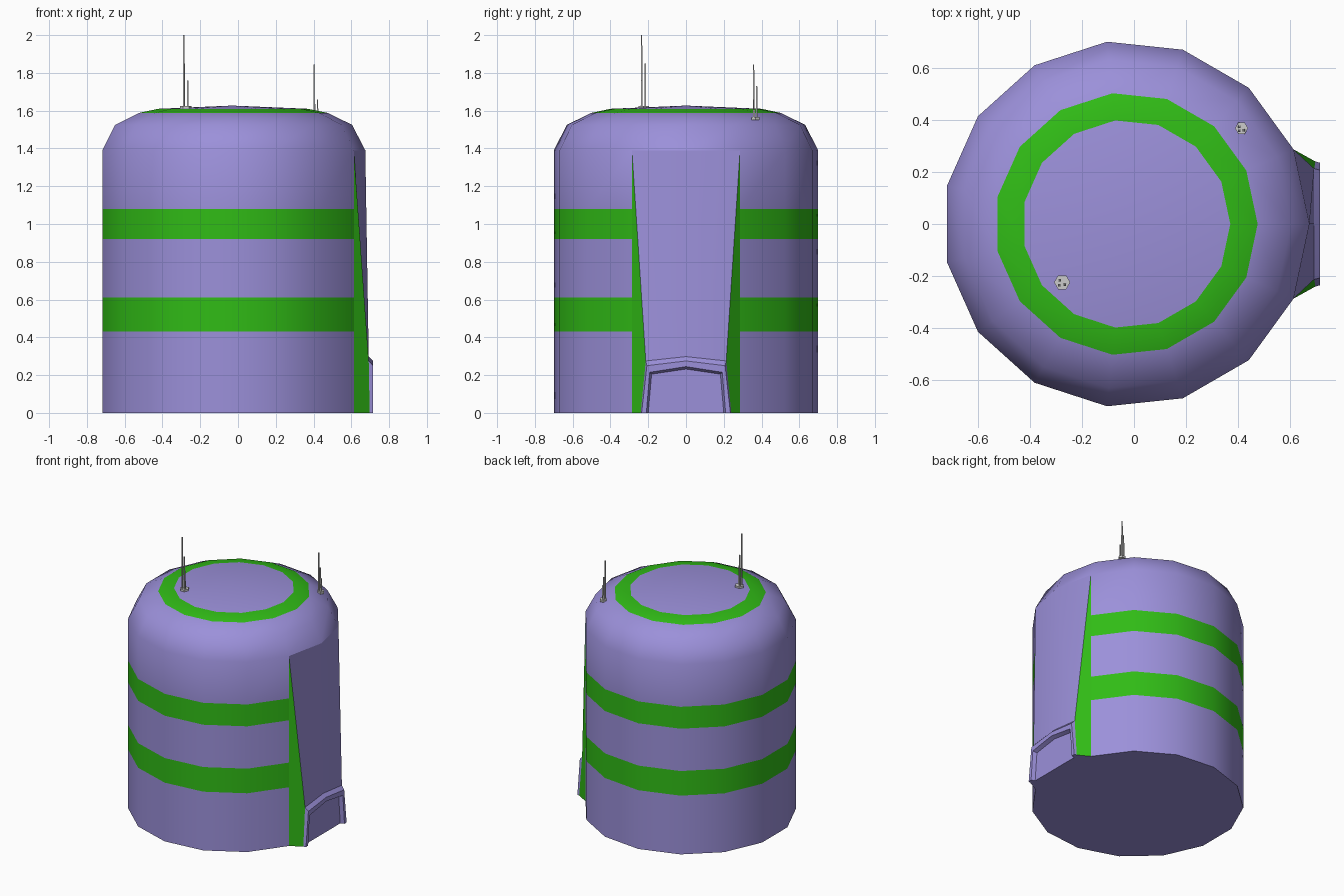
import bpy, bmesh, math

if "Cube" in bpy.data.objects:
    bpy.data.objects.remove(bpy.data.objects["Cube"])

SIDES, CX = 15, -0.03
STEP = 2 * math.pi / SIDES


def material(name, color):
    m = bpy.data.materials.new(name)
    m.diffuse_color = (*color, 1)
    m.use_nodes = True
    m.node_tree.nodes["Principled BSDF"].inputs["Base Color"].default_value = m.diffuse_color
    return m


purple = material("purple", (0.33, 0.28, 0.70))
green = material("green", (0.03, 0.50, 0.008))


def finish(bm, name, mats=(), smooth=None):
    me = bpy.data.meshes.new(name)
    bm.to_mesh(me)
    bm.free()
    for m in mats:
        me.materials.append(m)
    ob = bpy.data.objects.new(name, me)
    bpy.context.collection.objects.link(ob)
    if smooth:
        bpy.ops.object.select_all(action='DESELECT')
        ob.select_set(True)
        bpy.context.view_layer.objects.active = ob
        bpy.ops.object.shade_smooth_by_angle(angle=math.radians(smooth))
    return ob


# Tank body: lathe of (radius, z, material of the band above this ring)
profile = [(0.704, 0, 0), (0.704, 0.43, 1), (0.704, 0.61, 0), (0.704, 0.92, 1),
           (0.704, 1.08, 0), (0.704, 1.39, 0), (0.634, 1.525, 0),
           (0.505, 1.588, 1), (0.40, 1.61, 0)]
bm = bmesh.new()
rings = [[bm.verts.new((CX + r * math.cos(i * STEP), r * math.sin(i * STEP), z))
          for i in range(SIDES)] for r, z, _ in profile]
for k in range(len(rings) - 1):
    for i in range(SIDES):
        # the two segments facing +x are left open for the door housing
        if k < 5 and i in (0, SIDES - 1):
            continue
        j = (i + 1) % SIDES
        f = bm.faces.new((rings[k][i], rings[k][j], rings[k + 1][j], rings[k + 1][i]))
        f.material_index = profile[k][2]
apex = bm.verts.new((CX, 0, 1.627))
for i in range(SIDES):
    bm.faces.new((rings[-1][i], rings[-1][(i + 1) % SIDES], apex))
bm.faces.new(rings[0][::-1])
finish(bm, "tank_body", (purple, green), 45)

# Door housing: sloping panel, green cheeks, bevelled frame and recessed door
bm = bmesh.new()


def arch(x_low, x_high, w_low, w_high, h_side, h_mid):
    pts = [(x_low, -w_low, 0), (x_high, -w_high, h_side), (x_high, 0, h_mid),
           (x_high, w_high, h_side), (x_low, w_low, 0)]
    return [bm.verts.new(p) for p in pts]


ex, ey = CX + 0.704 * math.cos(STEP), 0.704 * math.sin(STEP)
top = [bm.verts.new(p) for p in ((ex, -ey, 1.39), (CX + 0.704, 0, 1.39), (ex, ey, 1.39))]
foot = [bm.verts.new((ex, s * ey, 0)) for s in (-1, 1)]
loops = [arch(0.697, 0.692, 0.24, 0.213, 0.275, 0.298),
         arch(0.715, 0.715, 0.235, 0.207, 0.250, 0.275),
         arch(0.715, 0.715, 0.210, 0.192, 0.215, 0.245),
         arch(0.688, 0.688, 0.200, 0.182, 0.205, 0.232)]
outer = loops[0]
for i in (0, 1):
    bm.faces.new((top[i], outer[i + 1], outer[i + 2], top[i + 1]))
cheeks = [bm.faces.new((foot[0], outer[0], outer[1], top[0])),
          bm.faces.new((foot[1], top[2], outer[3], outer[4]))]
for f in cheeks:
    f.material_index = 1
for a, b in zip(loops, loops[1:]):
    for i in range(4):
        bm.faces.new((a[i], b[i], b[i + 1], a[i + 1]))
bm.faces.new(loops[-1])
# underside
under = [foot[0]] + [l[0] for l in loops] + [l[4] for l in reversed(loops)] + [foot[1]]
bm.faces.new(under)
bmesh.ops.recalc_face_normals(bm, faces=bm.faces)
for f in cheeks:
    for e in f.edges:
        e.smooth = False
finish(bm, "door_housing", (purple, green), 25)


# Antenna clusters: hexagonal foot with three thin tapered rods
def prism(bm, x, y, z0, z1, r0, r1, n):
    res = bmesh.ops.create_cone(bm, cap_ends=True, segments=n, radius1=r0,
                                radius2=r1, depth=z1 - z0)
    turn = math.pi / 4 if n == 4 else math.pi / 2
    c, s = math.cos(turn), math.sin(turn)
    if n == 6:
        c, s = 0, 1
    for v in res["verts"]:
        px, py, pz = v.co
        v.co = (x + px * c - py * s, y + px * s + py * c, pz + (z0 + z1) / 2)


def antenna(name, x, y, z, r, rods):
    bm = bmesh.new()
    prism(bm, x, y, z - 0.008, z + 0.008, r, r, 6)
    for dx, dy, tip in rods:
        mid = z + (tip - z) * 0.5
        prism(bm, x + dx, y + dy, z, mid, 0.0065, 0.0055, 4)
        prism(bm, x + dx, y + dy, mid, tip, 0.0055, 0.0045, 4)
    finish(bm, name)


antenna("tall_antenna", -0.276, -0.224, 1.618, 0.031,
        [(-0.011, -0.011, 2.0), (-0.009, 0.008, 1.85), (0.010, -0.010, 1.76)])
antenna("short_antenna", 0.413, 0.368, 1.558, 0.025,
        [(-0.009, -0.010, 1.845), (-0.008, 0.006, 1.73), (0.008, -0.008, 1.66)])
